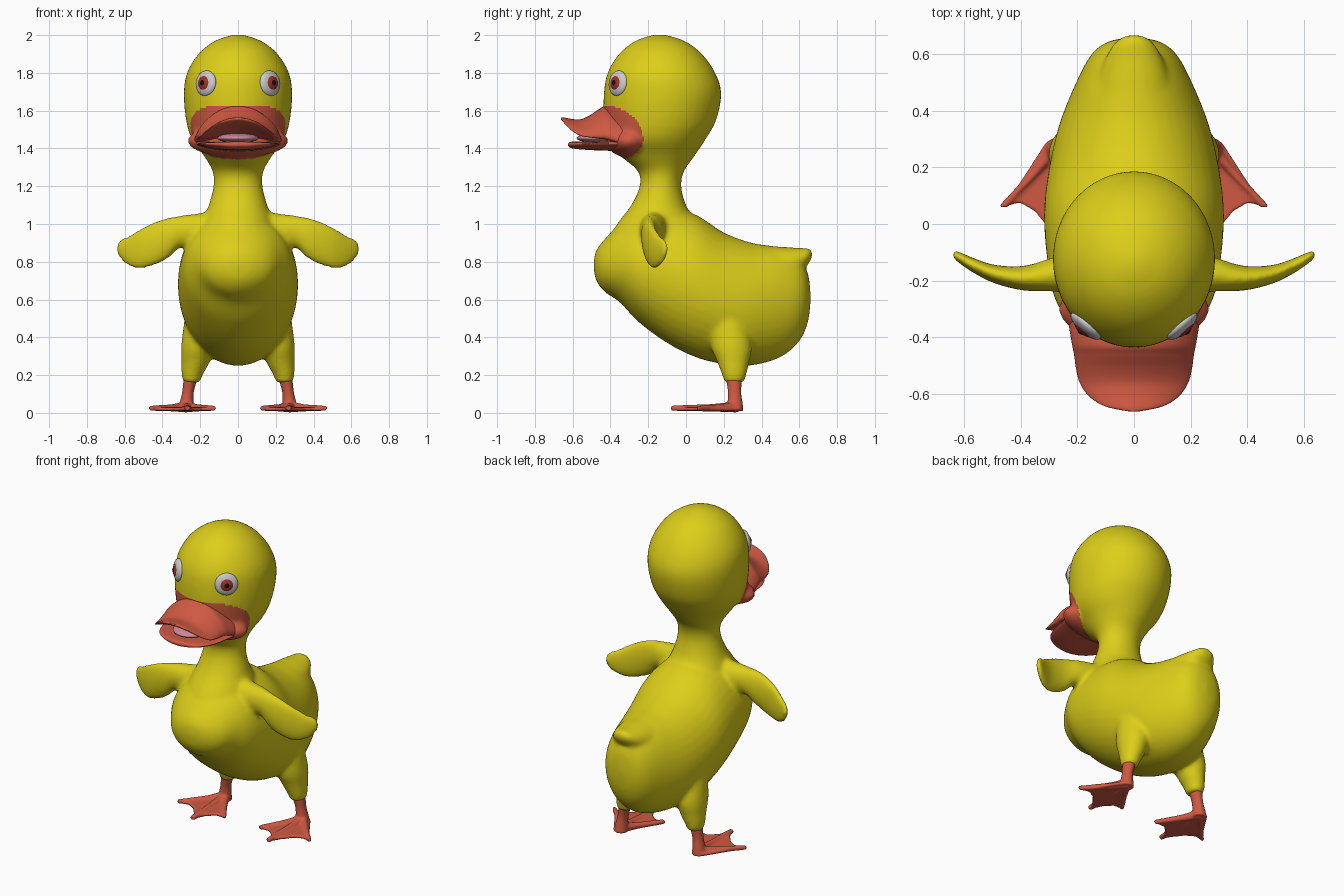
import bpy, bmesh
from math import cos, sin, pi
from mathutils import Vector, Matrix

if "Cube" in bpy.data.objects:
    bpy.data.objects.remove(bpy.data.objects["Cube"])


def material(name, rgb):
    m = bpy.data.materials.new(name)
    m.diffuse_color = (*rgb, 1)
    m.use_nodes = True
    m.node_tree.nodes["Principled BSDF"].inputs["Base Color"].default_value = m.diffuse_color
    return m


YELLOW = material("yellow", (0.72, 0.62, 0.01))
ORANGE = material("orange", (0.62, 0.10, 0.055))
WHITE = material("white", (0.75, 0.75, 0.75))
RED = material("red", (0.35, 0.03, 0.02))
BLACK = material("black", (0.005, 0.005, 0.005))
PINK = material("pink", (0.6, 0.25, 0.3))
AXES = {"x": (1, 2), "y": (0, 2), "z": (0, 1)}


def loft(bm, axis, secs, steps=6, sides=40):
    """Smooth tube through sections (x, y, z, radius a, radius b, droop)."""
    secs = [Vector(tuple(s) + (0,) * (6 - len(s))) for s in secs]
    pts = []
    for i in range(len(secs) - 1):
        p1, p2 = secs[i], secs[i + 1]
        t0 = (p2 - secs[max(i - 1, 0)]) / 2
        t1 = (secs[min(i + 2, len(secs) - 1)] - p1) / 2
        for k in range(steps):
            t = k / steps
            pts.append(p1 * (2*t**3 - 3*t*t + 1) + t0 * (t**3 - 2*t*t + t)
                       + p2 * (3*t*t - 2*t**3) + t1 * (t**3 - t*t))
    pts.append(secs[-1])
    a, b = AXES[axis]
    rings = []
    for p in pts:
        ring = []
        for j in range(sides):
            co = [p[0], p[1], p[2]]
            u = max(p[3], 0.002) * cos(2 * pi * j / sides)
            co[a] += u
            co[b] += max(p[4], 0.002) * sin(2 * pi * j / sides) - p[5] * (u / 0.2) ** 2
            ring.append(bm.verts.new(co))
        rings.append(ring)
    for r, q in zip(rings, rings[1:]):
        for j in range(sides):
            k = (j + 1) % sides
            bm.faces.new((r[j], r[k], q[k], q[j]))
    bm.faces.new(rings[0])
    bm.faces.new(rings[-1])


def ball(bm, loc, radii, rot=Matrix()):
    m = Matrix.Translation(loc) @ rot @ Matrix.Diagonal((*radii, 1))
    bmesh.ops.create_uvsphere(bm, u_segments=32, v_segments=16, radius=1, matrix=m)


def finish(name, bm, mats, voxel=0, smooth=0):
    """Make the object; optionally fuse its parts into one soft skin."""
    bmesh.ops.recalc_face_normals(bm, faces=bm.faces)
    me = bpy.data.meshes.new(name)
    bm.to_mesh(me)
    bm.free()
    ob = bpy.data.objects.new(name, me)
    bpy.context.collection.objects.link(ob)
    if voxel:
        r = ob.modifiers.new("fuse", "REMESH")
        r.mode, r.voxel_size = "VOXEL", voxel
        s = ob.modifiers.new("soften", "SMOOTH")
        s.factor, s.iterations = 0.5, smooth
        dg = bpy.context.evaluated_depsgraph_get()
        me = bpy.data.meshes.new_from_object(ob.evaluated_get(dg))
        ob.modifiers.clear()
        ob.data = me
    me.materials.clear()
    for m in mats:
        me.materials.append(m)
    me.shade_smooth()
    return ob


# body, lofted front to back: (y, z low, z high, half width)
bm = bmesh.new()
body = [(-.49, .775, .795, .01), (-.475, .70, .86, .09), (-.43, .64, .92, .17),
        (-.35, .585, 1.0, .23), (-.25, .48, 1.06, .285), (-.1, .37, 1.08, .31),
        (.05, .295, 1.05, .318), (.2, .258, .955, .30), (.35, .252, .90, .265),
        (.5, .295, .875, .205), (.6, .38, .82, .15), (.645, .48, .74, .09),
        (.66, .59, .63, .01)]
loft(bm, "y", [(0, y, (a + b) / 2, w, (b - a) / 2) for y, a, b, w in body])
# tail tip
loft(bm, "y", [(0, .35, .77, .15, .12), (0, .5, .78, .13, .10), (0, .6, .805, .095, .068),
               (0, .65, .832, .06, .04), (0, .67, .84, .02, .012)])
# head and neck: (z, y front, y back, half width)
head = [(.85, -.46, .02, .2), (1.0, -.365, .05, .19), (1.1, -.29, .0, .155),
        (1.2, -.245, -.025, .13), (1.28, -.255, -.01, .135), (1.36, -.345, .045, .18),
        (1.45, -.415, .105, .245), (1.55, -.435, .16, .275), (1.69, -.435, .187, .287),
        (1.8, -.415, .155, .27), (1.9, -.355, .085, .21), (1.965, -.275, .0, .13),
        (1.997, -.19, -.09, .045), (2.003, -.15, -.13, .01)]
loft(bm, "z", [(0, (a + b) / 2, z, w, (b - a) / 2) for z, a, b, w in head])
# cheeks under the bill
ball(bm, (0, -.3, 1.44), (.268, .125, .088))
for s in (1, -1):
    # wings
    loft(bm, "x", [(s * x, y, z, a, b) for x, y, z, a, b in [
        (.18, -.17, .96, .08, .10), (.3, -.18, .96, .058, .085), (.36, -.19, .93, .048, .105),
        (.42, -.19, .905, .04, .115), (.5, -.175, .875, .032, .11),
        (.57, -.145, .858, .026, .087), (.62, -.117, .865, .02, .055),
        (.645, -.105, .87, .01, .02)]])
    # thighs
    loft(bm, "z", [(s * x, y, z, a, b) for x, y, z, a, b in [
        (.2, .22, .52, .08, .09), (.212, .24, .36, .088, .108), (.225, .25, .27, .075, .085),
        (.243, .255, .2, .056, .064), (.245, .255, .16, .045, .052)]])
duck = finish("body", bm, [YELLOW, ORANGE], 0.012, 12)
# orange face patch around the bill
for p in duck.data.polygons:
    c = p.center
    dz = c.z - 1.45
    h = 0.18 if dz > 0 else 0.13
    y = max(c.y + 0.45, 0)
    if c.y < -0.2 and (y / 0.225) ** 2 + (dz / h) ** 2 < 1:
        p.material_index = 1

# upper bill
bm = bmesh.new()
loft(bm, "y", [(0, y, z, w, h, .065) for y, z, h, w in [
    (-.33, 1.525, .075, .235), (-.42, 1.545, .08, .22), (-.46, 1.54, .068, .212),
    (-.51, 1.533, .042, .205), (-.56, 1.53, .024, .192), (-.61, 1.54, .017, .158),
    (-.645, 1.552, .012, .10), (-.662, 1.558, .006, .02)]])
finish("upper_bill", bm, [ORANGE])
# lower bill
bm = bmesh.new()
loft(bm, "y", [(0, y, z, w, h, -.012) for y, z, h, w in [
    (-.28, 1.41, .035, .24), (-.4, 1.412, .025, .215), (-.5, 1.413, .022, .195),
    (-.57, 1.416, .02, .155), (-.61, 1.419, .016, .09), (-.624, 1.42, .006, .02)]])
finish("lower_bill", bm, [ORANGE])
# tongue
bm = bmesh.new()
ball(bm, (0, -.46, 1.455), (.11, .12, .026))
finish("tongue", bm, [PINK])

# eyes: white, iris and pupil as stacked flattened balls
for part, mat, r, d in [("eye_white", WHITE, .068, .026), ("iris", RED, .05, .032),
                        ("pupil", BLACK, .027, .036)]:
    bm = bmesh.new()
    for s in (1, -1):
        n = Vector((s * .66, -.75, .1)).normalized()
        ball(bm, Vector((s * .17, -.36, 1.745)), (r, r, d), n.to_track_quat("Z", "Y").to_matrix().to_4x4())
    finish(part, bm, [mat])

# shins and webbed feet
bm = bmesh.new()
web = [(.26, .27), (.31, .29), (.455, .065), (.40, .075), (.35, .045), (.305, -.01),
       (.268, -.07), (.235, .0), (.19, .045), (.135, .045)]
for s in (1, -1):
    loft(bm, "z", [(s * .245, .255, .24, .036, .042), (s * .252, .255, .18, .036, .042),
                   (s * .265, .257, .11, .031, .035), (s * .273, .26, .05, .037, .04),
                   (s * .275, .26, .01, .042, .045)])
    for tx, ty in [(.455, .068), (.268, -.065), (.135, .05)]:
        loft(bm, "y", [(s * .275, .27, .032, .03, .03),
                       (s * (.6 * .275 + .4 * tx), .6 * .26 + .4 * ty, .027, .021, .02),
                       (s * tx, ty, .025, .017, .014), (s * tx, ty - .008, .025, .006, .006)])
    low = bm.faces.new([bm.verts.new((s * x, y, .012)) for x, y in web])
    up = bmesh.ops.extrude_face_region(bm, geom=[low], use_keep_orig=True)["geom"]
    bmesh.ops.translate(bm, vec=(0, 0, .018), verts=[v for v in up if isinstance(v, bmesh.types.BMVert)])
finish("feet", bm, [ORANGE], 0.007, 3)
